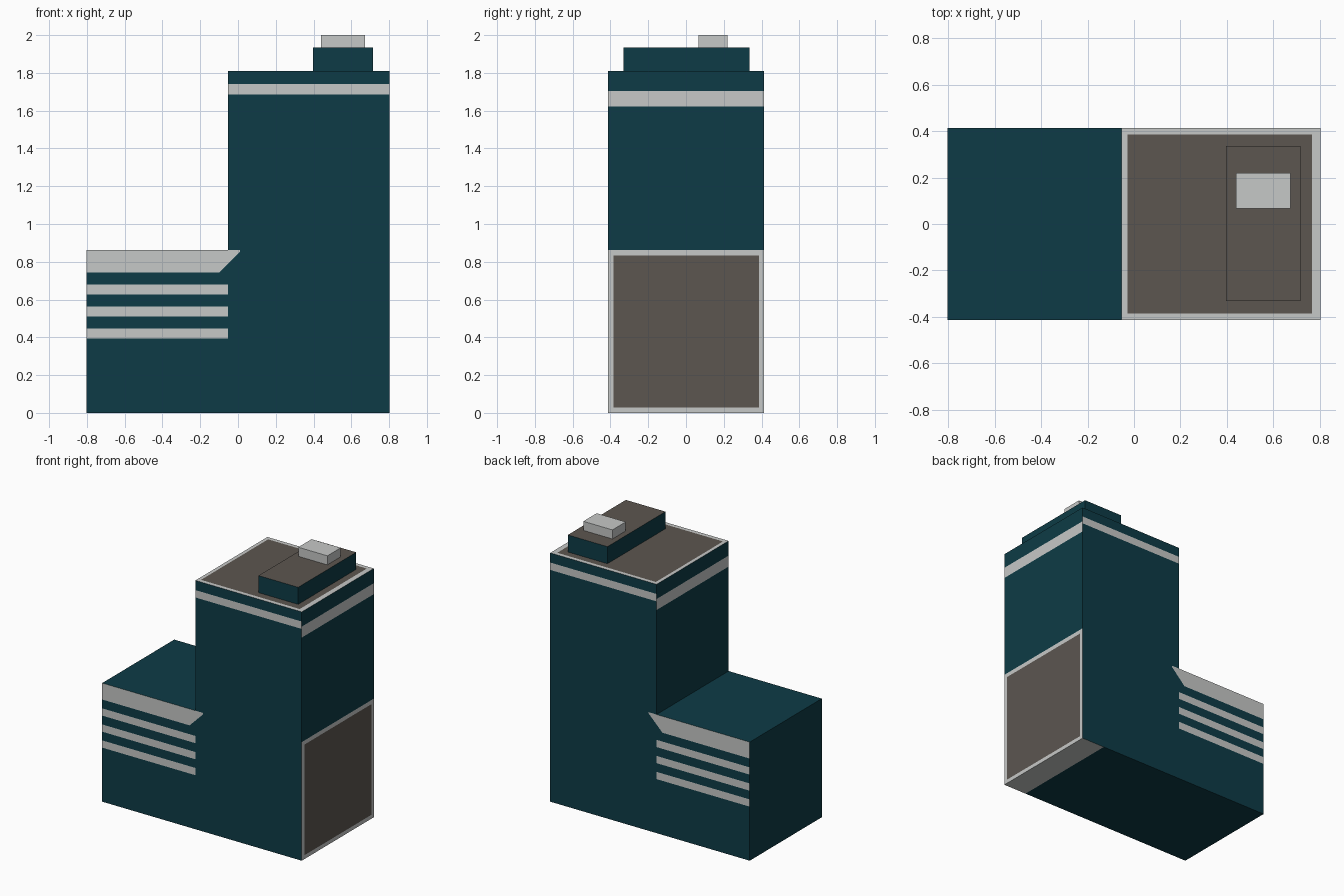
import bpy, bmesh
from mathutils import Vector

if "Cube" in bpy.data.objects:
    bpy.data.objects.remove(bpy.data.objects["Cube"])


def flat_colour(name, rgb):
    m = bpy.data.materials.new(name)
    lin = [((c / 255 + 0.055) / 1.055) ** 2.4 for c in rgb]
    m.diffuse_color = (*lin, 1)
    m.use_nodes = True
    m.node_tree.nodes["Principled BSDF"].inputs["Base Color"].default_value = m.diffuse_color
    return m


MATS = [flat_colour("dark_teal", (13, 59, 70)),
        flat_colour("pale_grey", (198, 200, 199)),
        flat_colour("roof_brown", (92, 86, 80))]
TEAL, GREY, BROWN = range(3)

X0, XM, X1, Y = -0.803, -0.053, 0.803, 0.414   # ends, step, half depth
ZL, ZT = 0.863, 1.81                           # low roof, tower roof


def finish(name, bm, rule):
    """Colour faces by rule(normal, centre) and make the object."""
    bmesh.ops.recalc_face_normals(bm, faces=bm.faces)
    for f in bm.faces:
        f.material_index = rule(f.normal, f.calc_center_median())
    me = bpy.data.meshes.new(name)
    bm.to_mesh(me)
    bm.free()
    for m in MATS:
        me.materials.append(m)
    ob = bpy.data.objects.new(name, me)
    bpy.context.collection.objects.link(ob)


def block(name, lo, hi, rule):
    bm = bmesh.new()
    bmesh.ops.create_cube(bm, size=1)
    lo, hi = Vector(lo), Vector(hi)
    for v in bm.verts:
        v.co = (lo + hi) / 2 + v.co * (hi - lo)
    finish(name, bm, rule)


# Stepped building: three front quads extruded to the back
bm = bmesh.new()
pts = [(X0, 0), (XM, 0), (X1, 0), (X0, ZL), (XM, ZL), (X1, ZL), (XM, ZT), (X1, ZT)]
vs = [bm.verts.new((x, -Y, z)) for x, z in pts]
for q in ((0, 1, 4, 3), (1, 2, 5, 4), (4, 5, 7, 6)):
    bm.faces.new([vs[i] for i in q])
ext = bmesh.ops.extrude_face_region(bm, geom=bm.faces[:])["geom"]
bmesh.ops.translate(bm, vec=(0, 2 * Y, 0),
                    verts=[g for g in ext if isinstance(g, bmesh.types.BMVert)])

# Cut lines for the painted bands, panels and slanted trim end
LOW = [(0.393, 0.446), (0.509, 0.562), (0.626, 0.679)]
TRIM, SLANT = 0.743, 0.843
FRONT_BAND, SIDE_BAND = (1.686, 1.74), (1.623, 1.703)
PX, PY, PZ = (-0.028, 0.766), (-0.385, 0.386), (0.028, 0.833)
BASE_X = 0.615
zs = [z for b in LOW + [FRONT_BAND, SIDE_BAND, PZ] for z in b] + [TRIM]
cuts = [((0, 0, z), (0, 0, 1)) for z in zs]
cuts += [((x, 0, 0), (1, 0, 0)) for x in (*PX, BASE_X, 0.01)]
cuts += [((0, y, 0), (0, 1, 0)) for y in PY]
cuts += [((-SLANT, 0, 0), (1, 0, -1))]
for co, no in cuts:
    bmesh.ops.bisect_plane(bm, geom=bm.verts[:] + bm.edges[:] + bm.faces[:],
                           plane_co=co, plane_no=no, dist=1e-5)


def within(v, band):
    return band[0] < v < band[1]


def building_rule(n, c):
    if abs(n.y) > 0.5:                                   # front and back
        if within(c.z, FRONT_BAND):
            return GREY
        if c.x < XM and any(within(c.z, b) for b in LOW):
            return GREY
        trim = within(c.z, (TRIM, ZL)) and c.x < min(0.01, c.z - SLANT)
        return GREY if trim else TEAL
    if n.z > 0.5:                                        # roofs
        if c.z < 1:
            return TEAL
        return BROWN if within(c.x, PX) and within(c.y, PY) else GREY
    if n.z < -0.5:                                       # underside
        return GREY if c.x > BASE_X else TEAL
    if within(c.z, SIDE_BAND):                           # tower sides
        return GREY
    if n.x > 0.5 and c.z < ZL:                           # framed side panel
        return BROWN if within(c.y, PY) and within(c.z, PZ) else GREY
    return TEAL


finish("stepped_building", bm, building_rule)

# Roof housing with brown top, and the small vent on it
block("roof_housing", (0.397, -0.331, ZT), (0.716, 0.336, 1.934),
      lambda n, c: BROWN if n.z > 0.5 else TEAL)
block("roof_vent", (0.439, 0.066, 1.934), (0.673, 0.219, 2.0),
      lambda n, c: GREY)
